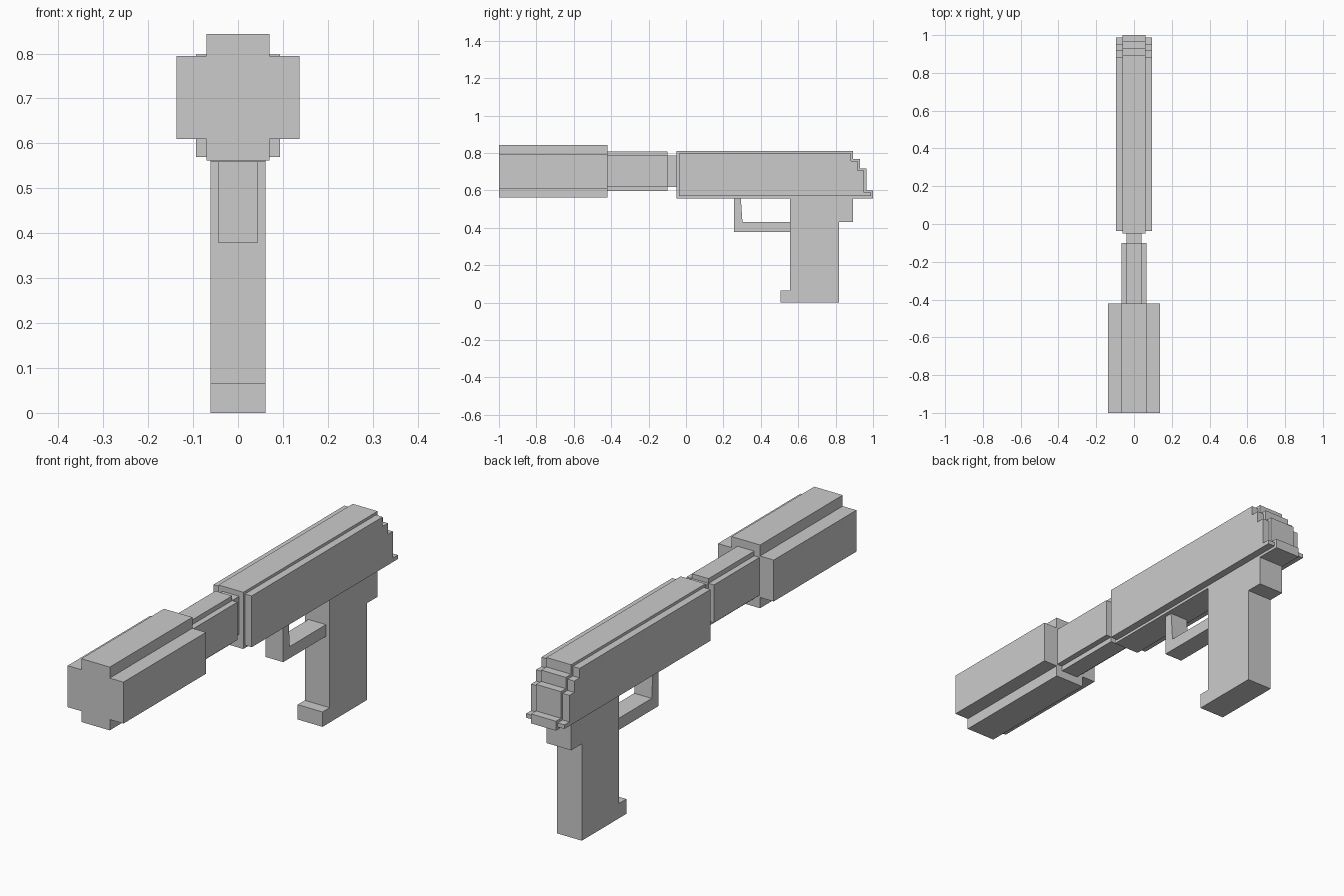
import bpy, bmesh
from mathutils import Vector

if "Cube" in bpy.data.objects:
    bpy.data.objects.remove(bpy.data.objects["Cube"])


def prism(name, profile, axis, a, b):
    """Extrude a 2D profile: (y, z) along x, or (x, z) along y."""
    def point(p, d):
        return Vector((d, p[0], p[1])) if axis == 'x' else Vector((p[0], d, p[1]))
    bm = bmesh.new()
    face = bm.faces.new([bm.verts.new(point(p, a)) for p in profile])
    geom = bmesh.ops.extrude_face_region(bm, geom=[face])['geom']
    verts = [v for v in geom if isinstance(v, bmesh.types.BMVert)]
    bmesh.ops.translate(bm, verts=verts, vec=point((0, 0), b - a))
    bmesh.ops.recalc_face_normals(bm, faces=bm.faces)
    mesh = bpy.data.meshes.new(name)
    bm.to_mesh(mesh)
    bm.free()
    obj = bpy.data.objects.new(name, mesh)
    bpy.context.collection.objects.link(obj)
    return obj


def cross(wide, narrow, z0, z1, z2, z3):
    """Plus-shaped section: wide between z1 and z2, narrow from z0 to z3."""
    right = [(narrow, z0), (narrow, z1), (wide, z1),
             (wide, z2), (narrow, z2), (narrow, z3)]
    return right + [(-x, z) for x, z in reversed(right)]


def slide_profile(inset):
    """Slide side outline with a stepped rear end, shrunk by inset."""
    steps = [(0.893, 0.81), (0.93, 0.768), (0.965, 0.718), (1.0, 0.6)]
    bottom = 0.558 + inset
    pts = [(-0.05 + inset, bottom), (1.0 - inset, bottom)]
    for i in range(len(steps) - 1, -1, -1):
        y, z = steps[i]
        pts.append((y - inset, z - inset))
        if i:
            pts.append((steps[i - 1][0] - inset, z - inset))
    pts.append((-0.05 + inset, 0.81 - inset))
    return pts


# Suppressor, barrel and the thin neck joining the slide
prism("suppressor", cross(0.137, 0.07, 0.562, 0.61, 0.794, 0.843), 'y', -1.0, -0.42)
prism("barrel", cross(0.067, 0.041, 0.597, 0.619, 0.787, 0.808), 'y', -0.42, -0.1)
neck = [(-0.041, 0.619), (0.041, 0.619), (0.041, 0.787), (-0.041, 0.787)]
prism("barrel_neck", neck, 'y', -0.1, -0.05)

# Slide: narrow core with slightly smaller, wider side plates
prism("slide_core", slide_profile(0.0), 'x', -0.061, 0.061)
prism("slide_sides", slide_profile(0.012), 'x', -0.094, 0.094)

# Grip with rear tang and front toe
grip = [(0.506, 0.0), (0.818, 0.0), (0.818, 0.43), (0.893, 0.43),
        (0.893, 0.56), (0.556, 0.56), (0.556, 0.066), (0.506, 0.066)]
prism("grip", grip, 'x', -0.061, 0.061)

# Trigger guard
guard = [(0.256, 0.378), (0.556, 0.378), (0.556, 0.43), (0.302, 0.43),
         (0.293, 0.56), (0.256, 0.56)]
prism("trigger_guard", guard, 'x', -0.043, 0.043)
